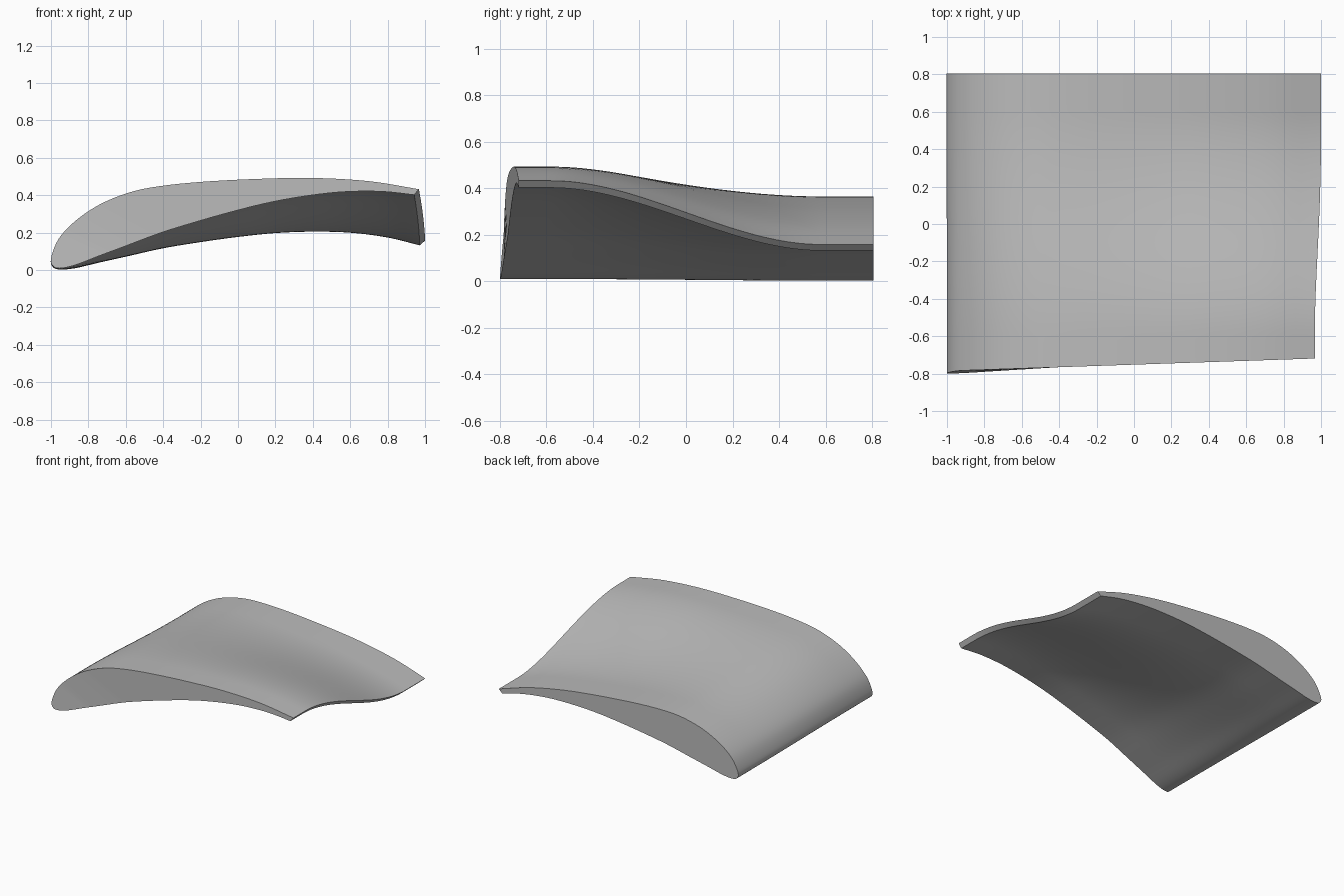
import bpy, bmesh, math
from mathutils import Vector

if "Cube" in bpy.data.objects:
    bpy.data.objects.remove(bpy.data.objects["Cube"], do_unlink=True)

grey = bpy.data.materials.new("neutral grey")
grey.use_nodes = True
grey.diffuse_color = (0.5, 0.5, 0.5, 1)
grey.node_tree.nodes["Principled BSDF"].inputs["Base Color"].default_value = (0.5, 0.5, 0.5, 1)

# Aerofoil section (x, z) from the upper trailing edge, round the nose, to the lower one
UPPER = [(.967, .432), (.7, .475), (.4, .492), (.1, .487), (-.2, .471), (-.42, .448),
         (-.58, .415), (-.74, .35), (-.87, .262), (-.96, .165), (-1, .06)]
LOWER = [(-.985, .018), (-.945, .01), (-.866, .028), (-.741, .076), (-.607, .126),
         (-.415, .198), (-.222, .258), (-.027, .313), (.168, .361), (.365, .396),
         (.564, .418), (.766, .42), (.942, .402)]
PIVOT = Vector((-1, .05))
TWIST = math.radians(7.9)
STEPS = 5
ROWS = 48


def smooth_curve(points):
    """Catmull-Rom curve through the points."""
    p = [Vector(q) for q in points]
    p = [2 * p[0] - p[1]] + p + [2 * p[-1] - p[-2]]
    out = []
    for a, b, c, d in zip(p, p[1:], p[2:], p[3:]):
        for k in range(STEPS):
            t = k / STEPS
            out.append(.5 * (2 * b + (c - a) * t + (2 * a - 5 * b + 4 * c - d) * t ** 2
                             + (3 * b - a - 3 * c + d) * t ** 3))
    return out + [p[-2]]


def turned(point, y):
    """Section point after the spanwise twist about the leading edge."""
    t = min(max((y + .58) / 1.16, 0), 1)
    a = -TWIST * t * t * (3 - 2 * t)
    r = point - PIVOT
    return Vector((PIVOT.x + r.x * math.cos(a) - r.y * math.sin(a), y,
                   PIVOT.y + r.x * math.sin(a) + r.y * math.cos(a)))


def front_y(point):
    """Front end is slanted back, with a small kick at the nose."""
    return -.786 + .034 * (point.x + 1) - .015 * max(0, 1 - point.y / .2)


section = smooth_curve(UPPER + LOWER)
n = len(section)
bm = bmesh.new()
rows = []
for r in range(ROWS + 1):
    f = r / ROWS
    rows.append([bm.verts.new(turned(p, front_y(p) * (1 - f) + .805 * f)) for p in section])

# Wing skin, closed by the blunt trailing edge
for a, b in zip(rows, rows[1:]):
    for i in range(n):
        j = (i + 1) % n
        bm.faces.new((a[i], a[j], b[j], b[i]))

# End caps, in strips between upper and lower skin
for row in (rows[0], rows[-1]):
    for i in range((n - 1) // 2):
        bm.faces.new(list(dict.fromkeys((row[i], row[i + 1], row[n - 2 - i], row[n - 1 - i]))))

bmesh.ops.recalc_face_normals(bm, faces=bm.faces)
mesh = bpy.data.meshes.new("wing_section")
bm.to_mesh(mesh)
bm.free()
mesh.materials.append(grey)
wing = bpy.data.objects.new("wing_section", mesh)
bpy.context.collection.objects.link(wing)
bpy.context.view_layer.objects.active = wing
wing.select_set(True)
bpy.ops.object.shade_smooth_by_angle(angle=math.radians(35))
